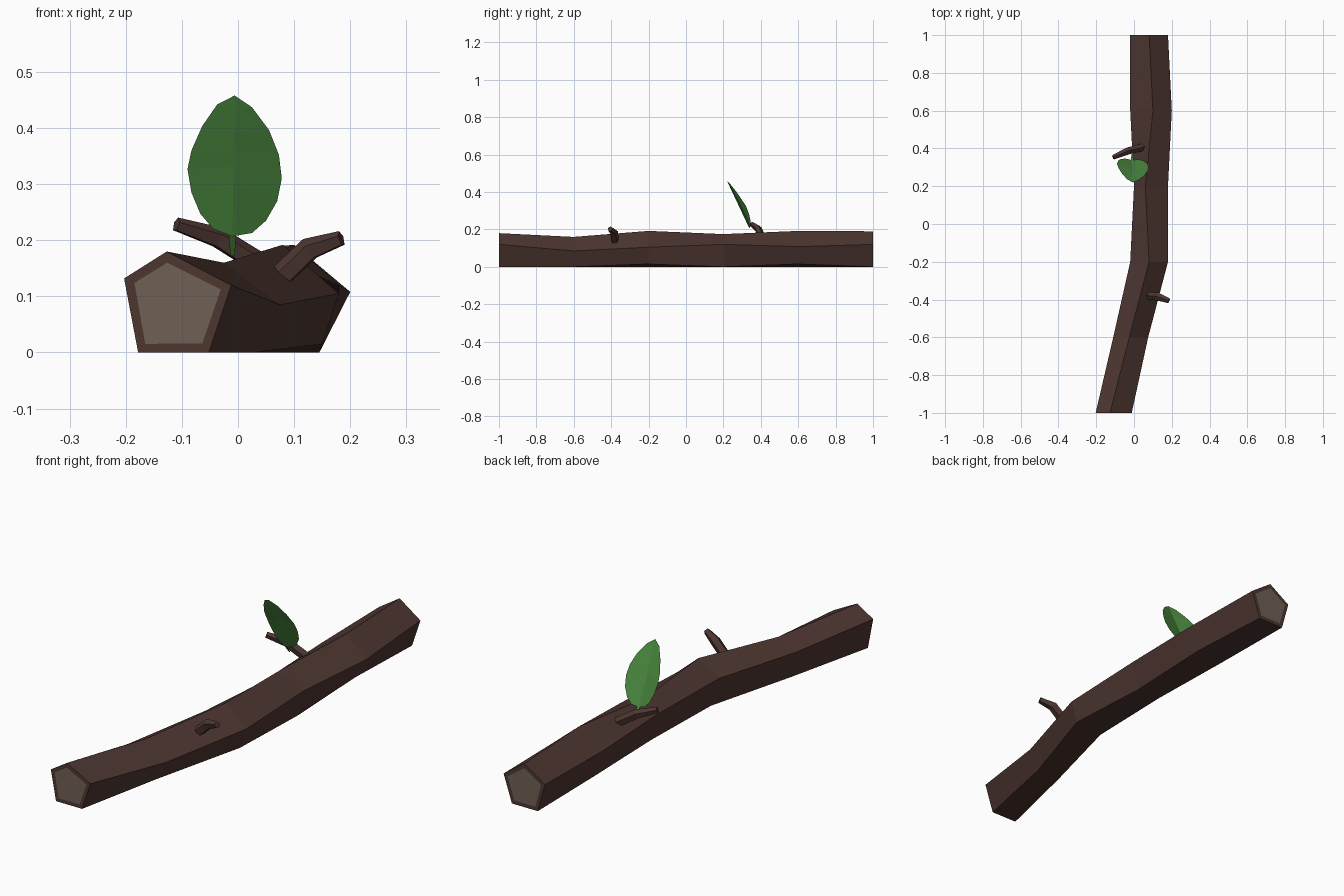
import bpy, bmesh, math
from mathutils import Vector

if "Cube" in bpy.data.objects:
    bpy.data.objects.remove(bpy.data.objects["Cube"])


def material(name, rgb):
    m = bpy.data.materials.new(name)
    m.diffuse_color = (*rgb, 1)
    m.use_nodes = True
    m.node_tree.nodes["Principled BSDF"].inputs["Base Color"].default_value = m.diffuse_color
    return m


BARK = material("bark", (0.075, 0.037, 0.03))
WOOD = material("cut_wood", (0.16, 0.115, 0.087))
GREEN = material("leaf_green", (0.07, 0.25, 0.05))


def finish(name, bm, mats, recalc=True):
    if recalc:
        bmesh.ops.recalc_face_normals(bm, faces=bm.faces)
    me = bpy.data.meshes.new(name)
    bm.to_mesh(me)
    bm.free()
    for m in mats:
        me.materials.append(m)
    ob = bpy.data.objects.new(name, me)
    bpy.context.collection.objects.link(ob)
    return ob


def loft(bm, rings):
    """Skin a list of point rings; return the two end caps."""
    vs = [[bm.verts.new(p) for p in r] for r in rings]
    n = len(vs[0])
    for a, b in zip(vs, vs[1:]):
        for i in range(n):
            j = (i + 1) % n
            bm.faces.new((a[i], a[j], b[j], b[i]))
    return [bm.faces.new(vs[0]), bm.faces.new(vs[-1])]


# Log: five-sided sections (top, left, bottom left, bottom right, right)
sections = {
    -1.0: [(-.127, .18), (-.203, .132), (-.178, 0), (-.052, 0), (-.012, .12)],
    -0.6: [(-.025, .16), (-.11, .115), (-.085, 0), (.03, 0), (.075, .085)],
    -0.2: [(.08, .192), (-.02, .13), (.02, 0), (.15, .015), (.18, .105)],
    0.2: [(.06, .175), (0, .12), (.03, 0), (.145, 0), (.18, .12)],
    0.6: [(.1, .192), (-.02, .12), (.02, 0), (.145, .015), (.2, .108)],
    1.0: [(.08, .19), (-.02, .125), (.015, 0), (.14, 0), (.18, .12)],
}
bm = bmesh.new()
caps = loft(bm, [[(x, y, z) for x, z in pts] for y, pts in sections.items()])
bmesh.ops.recalc_face_normals(bm, faces=bm.faces)
# Pale cut wood inside a rim of bark at both ends
for cap in caps:
    bmesh.ops.inset_region(bm, faces=[cap], thickness=0.02)
    cap.material_index = 1
finish("log", bm, [BARK, WOOD])


# Bent twigs
def twig(name, path, radii, sides=5):
    pts = [Vector(p) for p in path]
    rings = []
    for i, p in enumerate(pts):
        d = (pts[min(i + 1, len(pts) - 1)] - pts[max(i - 1, 0)]).normalized()
        u = d.cross(Vector((0, 0, 1))).normalized()
        v = u.cross(d)
        ring = []
        for k in range(sides):
            a = math.tau * k / sides + math.pi / 2
            ring.append(p + radii[i] * (math.cos(a) * u + math.sin(a) * v))
        rings.append(ring)
    bm = bmesh.new()
    loft(bm, rings)
    finish(name, bm, [BARK])


twig("right_twig", [(.05, -.378, .11), (.128, -.385, .184), (.184, -.406, .203)],
     [.022, .022, .014])
twig("left_twig", [(.075, .413, .135), (-.035, .386, .204), (-.11, .353, .228)],
     [.021, .02, .013])

# Leaf: two halves folded along a straight midrib, base to tip
left = [(-.044, .346, .22), (-.067, .345, .247), (-.083, .336, .285),
        (-.09, .32, .327), (-.083, .298, .36), (-.064, .268, .403), (-.037, .237, .442)]
right = [(.025, .342, .213), (.05, .335, .235), (.07, .32, .27),
         (.078, .302, .31), (.073, .282, .352), (.055, .256, .397), (.025, .233, .437)]
base, tip = Vector((-.01, .338, .207)), Vector((-.006, .22, .458))
bm = bmesh.new()
n = len(left)
mid = [bm.verts.new(base.lerp(tip, i / (n + 1))) for i in range(n + 2)]
for side, pts in ((0, left), (1, right)):
    edge = [mid[0]] + [bm.verts.new(p) for p in pts] + [mid[-1]]
    for i in range(n + 1):
        f = [mid[i], mid[i + 1], edge[i + 1], edge[i]]
        f = list(dict.fromkeys(f))
        bm.faces.new(f if side == 0 else f[::-1])
# Short flat stalk
bm.faces.new([bm.verts.new(p) for p in
              ((-.017, .34, .212), (-.003, .34, .212), (-.006, .37, .172), (-.013, .37, .172))])
finish("leaf", bm, [GREEN])
